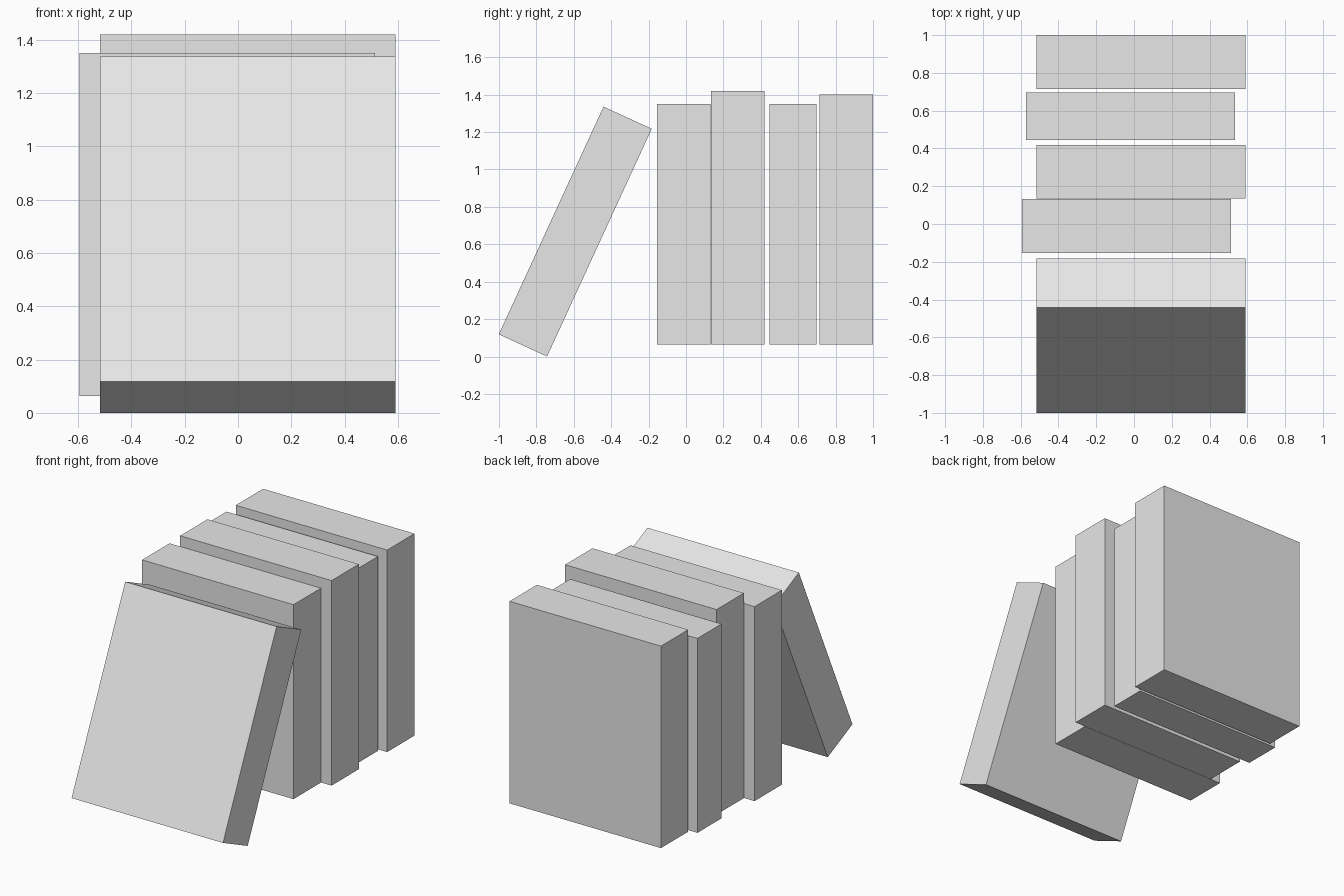
import bpy
import math

cube = bpy.data.objects.get("Cube")
if cube:
    bpy.data.objects.remove(cube, do_unlink=True)

# Single plain grey
GREY = (0.8, 0.8, 0.8, 1.0)
grey = bpy.data.materials.new("plain_grey")
grey.use_nodes = True
grey.diffuse_color = GREY
grey.node_tree.nodes["Principled BSDF"].inputs["Base Color"].default_value = GREY

WIDTH = 1.108   # depth of every book along x
BASE = 0.064    # height of the upright books' undersides


def book(name, x, y, z, thickness, height, lean=0.0):
    """Plain block book, centred at the given point."""
    bpy.ops.mesh.primitive_cube_add(size=1, location=(x, y, z))
    obj = bpy.context.object
    obj.name = obj.data.name = name
    obj.scale = (WIDTH, thickness, height)
    bpy.ops.object.transform_apply(location=False, rotation=False, scale=True)
    obj.rotation_euler.x = math.radians(lean)
    obj.data.materials.append(grey)
    return obj


# Upright books: name, centre x, front y, back y, top z
for name, x, front, back, top in [
    ("upright_book_first", -0.04, -0.154, 0.132, 1.35),
    ("upright_book_tall", 0.037, 0.134, 0.419, 1.42),
    ("upright_book_thin", -0.018, 0.446, 0.697, 1.35),
    ("upright_book_back", 0.037, 0.715, 1.0, 1.40),
]:
    book(name, x, (front + back) / 2, (BASE + top) / 2, back - front, top - BASE)

# Book leaning back against the row
book("leaning_book", 0.037, -0.592, 0.668, 0.284, 1.34, lean=-24.7)
